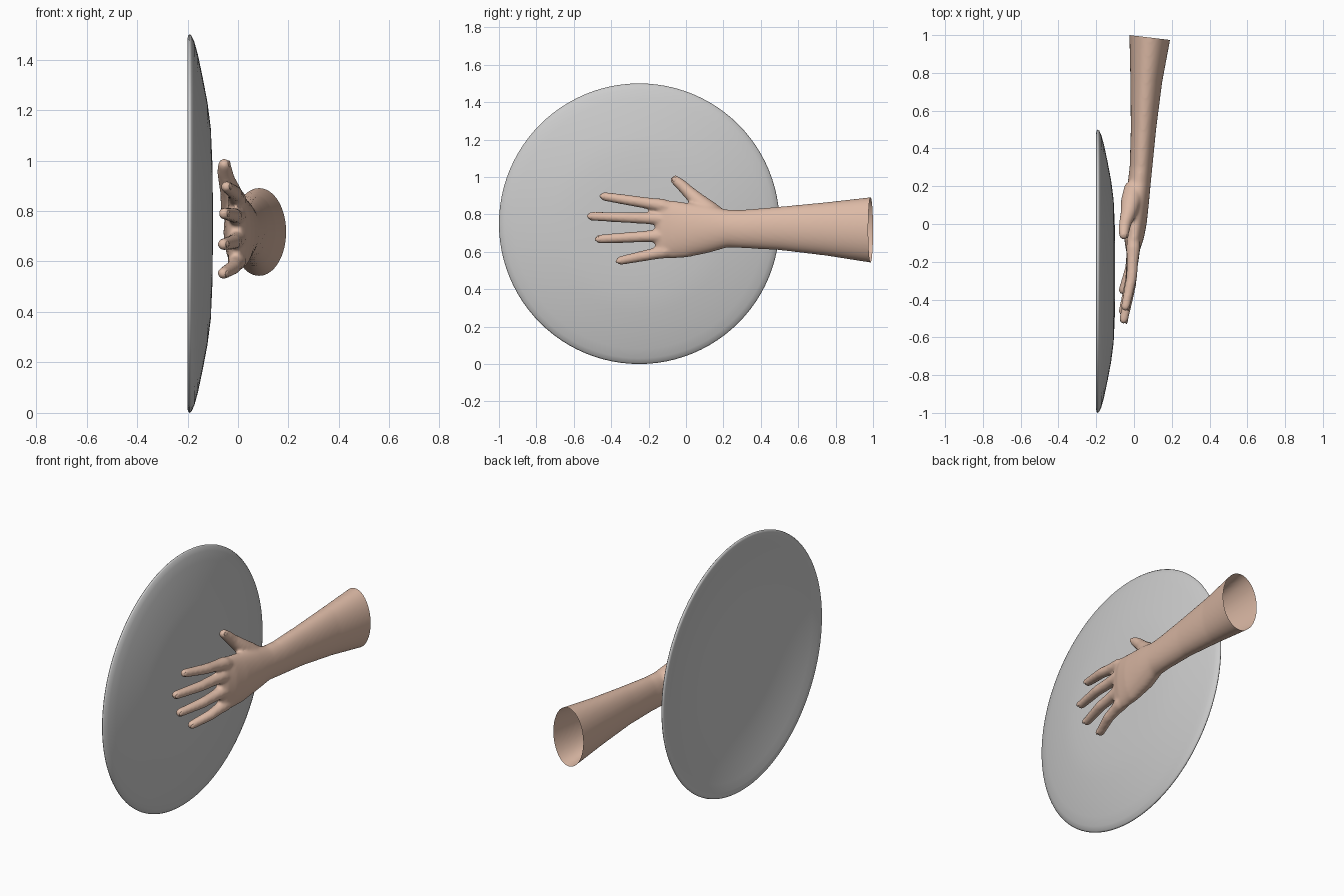
import bpy, bmesh
from math import sin, cos, pi
from mathutils import Vector, Matrix

if "Cube" in bpy.data.objects:
    bpy.data.objects.remove(bpy.data.objects["Cube"])

skin = bpy.data.materials.new("skin")
skin.diffuse_color = (0.72, 0.49, 0.38, 1)
skin.use_nodes = True
skin.node_tree.nodes["Principled BSDF"].inputs["Base Color"].default_value = skin.diffuse_color


def make_object(name, bm, mat=None):
    bmesh.ops.recalc_face_normals(bm, faces=bm.faces)
    me = bpy.data.meshes.new(name)
    bm.to_mesh(me)
    bm.free()
    me.shade_smooth()
    if mat:
        me.materials.append(mat)
    ob = bpy.data.objects.new(name, me)
    bpy.context.collection.objects.link(ob)
    return ob


def loft(bm, rings, n=24):
    """Closed tube through rings given as (centre, axis_u, axis_v)."""
    loops = [[bm.verts.new(c + u * cos(2 * pi * i / n) + v * sin(2 * pi * i / n))
              for i in range(n)] for c, u, v in rings]
    for a, b in zip(loops, loops[1:]):
        for i in range(n):
            j = (i + 1) % n
            bm.faces.new((a[i], a[j], b[j], b[i]))
    bm.faces.new(loops[0][::-1])
    bm.faces.new(loops[-1])


def finger(bm, path):
    """Round tube with a domed tip; path entries are (x, y, z, radius)."""
    pts = [Vector(p[:3]) for p in path]
    rad = [p[3] for p in path]
    rings = []

    def ring(c, t, r):
        u = t.cross(Vector((1, 0, 0))).normalized()
        rings.append((c, u * r, t.cross(u) * r))
    for i, p in enumerate(pts):
        t = (pts[min(i + 1, len(pts) - 1)] - pts[max(i - 1, 0)]).normalized()
        ring(p, t, rad[i])
    for a in (0.4, 0.8, 1.15, 1.45):
        ring(pts[-1] + t * rad[-1] * sin(a), t, rad[-1] * cos(a))
    loft(bm, rings, 16)
    return pts[-1], t, rad[-1]


# Dish: thin domed shell spun about the x axis
profile = [(-.1, 0), (-.1, .12), (-.102, .25), (-.108, .38), (-.121, .48), (-.14, .58),
           (-.159, .67), (-.173, .72), (-.184, .744), (-.191, .75), (-.197, .746),
           (-.2, .735), (-.197, .715), (-.185, .67), (-.163, .58), (-.145, .48),
           (-.132, .38), (-.126, .25), (-.124, .12), (-.124, 0)]
bm = bmesh.new()
vs = [bm.verts.new((x, -.25, .75 + r)) for x, r in profile]
es = [bm.edges.new(e) for e in zip(vs, vs[1:])]
bmesh.ops.spin(bm, geom=vs + es, cent=(0, -.25, .75), axis=(1, 0, 0),
               angle=2 * pi, steps=96)
bmesh.ops.remove_doubles(bm, verts=bm.verts, dist=1e-4)
make_object("dish", bm)

# Forearm and palm: elliptical sections (y, x centre, z centre, x radius, z radius)
sections = [(1.08, .09, .716, .118, .183), (.98, .084, .717, .108, .174),
            (.75, .065, .722, .084, .143), (.5, .05, .725, .067, .116),
            (.3, .037, .722, .06, .102), (.22, .028, .724, .061, .101),
            (.12, .012, .722, .068, .128), (0, .005, .716, .062, .147),
            (-.08, 0, .72, .051, .155), (-.135, -.006, .717, .038, .147),
            (-.165, -.008, .717, .02, .12)]
bm = bmesh.new()
loft(bm, [(Vector((x, y, z)), Vector((rx, 0, 0)), Vector((0, 0, rz)))
          for y, x, z, rx, rz in sections], 40)

# Fingers: (base z, tip y, tip z, tip x, base y)
tips = []
for bz, ty, tz, tx, by in ((.848, -.437, .896, -.045, -.13), (.777, -.505, .79, -.054, -.14),
                           (.686, -.462, .668, -.058, -.14), (.6, -.35, .553, -.058, -.12)):
    a, b = Vector((-.004, by, bz)), Vector((tx, ty, tz))
    mid = a.lerp(b, .5) + Vector((.012, 0, 0))
    path = [(-.002, by + .12, bz + (.72 - bz) * .3, .034), (*a, .037),
            (*(a.lerp(mid, .45)), .031), (*mid, .029),
            (*(mid.lerp(b, .6)), .026), (*b, .024)]
    tips.append(finger(bm, path))

# Thumb
tips.append(finger(bm, [(.0, .2, .765, .05), (-.015, .12, .82, .055), (-.03, .055, .88, .042),
                        (-.045, .01, .923, .034), (-.052, -.025, .957, .031),
                        (-.054, -.057, .983, .026)]))

# Fuse into one smooth skin
hand = make_object("arm_and_hand", bm, skin)
m = hand.modifiers.new("fuse", 'REMESH')
m.mode = 'VOXEL'
m.voxel_size = .008
m = hand.modifiers.new("soften", 'SMOOTH')
m.factor = .5
m.iterations = 10
dg = bpy.context.evaluated_depsgraph_get()
me = bpy.data.meshes.new_from_object(hand.evaluated_get(dg))
hand.modifiers.clear()
hand.data = me

# Open, slightly slanted cut at the elbow end
bm = bmesh.new()
bm.from_mesh(me)
bmesh.ops.bisect_plane(bm, geom=bm.verts[:] + bm.edges[:] + bm.faces[:],
                       plane_co=(-.025, 1, .72), plane_no=(.12, 1, 0), clear_outer=True)
bm.to_mesh(me)
bm.free()
me.shade_smooth()

# Fingernails
bm = bmesh.new()
for p, t, r in tips:
    n = (Vector((1, 0, 0)) - t * t.x).normalized()
    s = t.cross(n)
    rot = Matrix((t, s, n)).transposed().to_4x4()
    mat = Matrix.Translation(p + n * r * .72 + t * .002) @ rot @ Matrix.Diagonal((.02, .013, .006, 1))
    bmesh.ops.create_uvsphere(bm, u_segments=16, v_segments=8, radius=1, matrix=mat)
make_object("fingernails", bm, skin)
